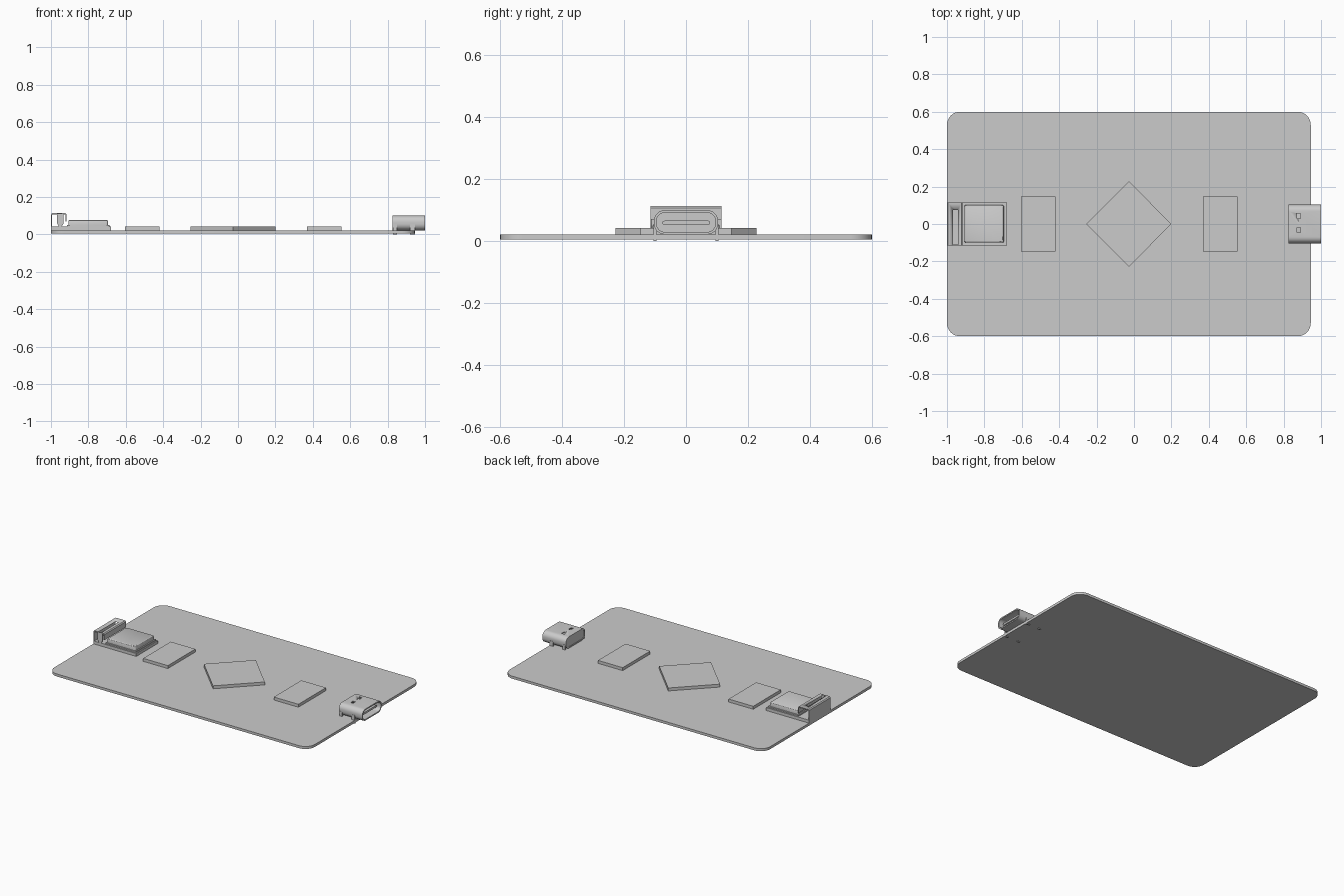
import bpy, bmesh
from math import pi, cos, sin

if "Cube" in bpy.data.objects:
    bpy.data.objects.remove(bpy.data.objects["Cube"])


def finish(name, bm, smooth=True):
    bmesh.ops.recalc_face_normals(bm, faces=bm.faces)
    me = bpy.data.meshes.new(name)
    bm.to_mesh(me)
    bm.free()
    ob = bpy.data.objects.new(name, me)
    bpy.context.collection.objects.link(ob)
    if smooth:
        bpy.ops.object.select_all(action='DESELECT')
        ob.select_set(True)
        bpy.context.view_layer.objects.active = ob
        bpy.ops.object.shade_smooth_by_angle(angle=pi / 6)
    return ob


def rounded(u0, u1, v0, v1, r, n=8):
    """Outline of a rounded rectangle as 2D points."""
    pts = []
    for k, (u, v) in enumerate([(u1 - r, v1 - r), (u0 + r, v1 - r), (u0 + r, v0 + r), (u1 - r, v0 + r)]):
        for i in range(n + 1):
            a = (k + i / n) * pi / 2
            pts.append((u + r * cos(a), v + r * sin(a)))
    return pts


def loft(name, loops, cyclic=False):
    """Skin a list of 3D loops; cap the ends, or join last to first."""
    bm = bmesh.new()
    rings = [[bm.verts.new(p) for p in lp] for lp in loops]
    pairs = list(zip(rings, rings[1:])) + ([(rings[-1], rings[0])] if cyclic else [])
    for a, b in pairs:
        for i in range(len(a)):
            j = (i + 1) % len(a)
            bm.faces.new((a[i], a[j], b[j], b[i]))
    if not cyclic:
        bm.faces.new(rings[0])
        bm.faces.new(rings[-1])
    return finish(name, bm)


def slab(name, pts, z0, z1):
    return loft(name, [[(x, y, z) for x, y in pts] for z in (z0, z1)])


def box(name, x0, x1, y0, y1, z0, z1):
    return slab(name, [(x0, y0), (x1, y0), (x1, y1), (x0, y1)], z0, z1)


def cut(ob, cutter):
    m = ob.modifiers.new("cut", 'BOOLEAN')
    m.operation, m.object, m.solver = 'DIFFERENCE', cutter, 'EXACT'
    cutter.hide_render = True
    cutter.hide_set(True)


# Circuit board with rounded corners
TOP = 0.022
slab("circuit_board", rounded(-1, 0.945, -0.6, 0.6, 0.07), 0.005, TOP)

# Flat chips
for name, x in (("memory_chip", -0.513), ("controller_chip", 0.462)):
    box(name, x - 0.092, x + 0.092, -0.147, 0.147, TOP, 0.042)
slab("processor_chip", [(0.2, 0), (-0.027, 0.228), (-0.255, 0), (-0.027, -0.228)], TOP, 0.042)

# Socket shell: rounded tube open towards +x
def ring(x, inset):
    return [(x, y, z) for y, z in rounded(-0.103 + inset, 0.103 - inset, TOP + inset, 0.1 - inset, 0.034 - inset)]


shell = loft("socket_shell", [ring(0.825, 0), ring(1, 0), ring(1, 0.008), ring(0.825, 0.008)], cyclic=True)
for i, y in enumerate((-0.032, 0.043)):
    cut(shell, box(f"shell_hole_cutter_{i}", 0.872, 0.89, y - 0.013, y + 0.013, 0.085, 0.12))
loft("socket_back", [ring(0.828, 0.006), ring(0.862, 0.006)])
loft("socket_tongue", [[(x, y, z) for y, z in rounded(-0.076, 0.078, 0.053, 0.066, 0.006, 3)] for x in (0.86, 0.982)])

# Socket mounting legs passing through the board
for s, side in ((-1, "front"), (1, "back")):
    y0, y1 = sorted((s * 0.096, s * 0.105))
    for i, (a, b) in enumerate(((0.83, 0.85), (0.92, 0.945))):
        box(f"socket_leg_{side}_{i}", a, b, y0, y1, 0, 0.055)

# Radio module: base board and shield can with a flared foot
box("module_base", -1, -0.68, -0.114, 0.116, TOP, 0.042)


def can(z, d, r):
    return [(x, y, z) for x, y in rounded(-0.915 + d, -0.688 - d, -0.108 + d, 0.11 - d, r, 4)]


loft("shield_can", [can(0.042, 0, 0.004), can(0.05, 0, 0.004), can(0.05, 0.008, 0.008),
                    can(0.07, 0.008, 0.008), can(0.075, 0.01, 0.008), can(0.078, 0.014, 0.008)])

# Antenna bracket: thin inverted U, open at both ends, with a slot in the top
t, x0, x1, zt = 0.006, -1.0, -0.916, 0.113
profile = [(x0, 0.042), (x0, zt - 0.006), (x0 + 0.006, zt), (x1 - 0.006, zt), (x1, zt - 0.006), (x1, 0.07),
           (x1 - t, 0.07), (x1 - t, zt - t - 0.003), (x1 - t - 0.003, zt - t), (x0 + t + 0.003, zt - t),
           (x0 + t, zt - t - 0.003), (x0 + t, 0.042)]
bracket = loft("antenna_bracket", [[(x, y, z) for x, z in profile] for y in (-0.115, 0.115)])
cut(bracket, box("antenna_slot_cutter", -0.968, -0.942, -0.13, 0.075, 0.1, 0.13))

# Tapered feed strip at the front end of the bracket
strip = [(-0.968, 0.112), (-0.932, 0.112), (-0.932, 0.06), (-0.942, 0.042), (-0.958, 0.042), (-0.968, 0.06)]
loft("antenna_feed", [[(x, y, z) for x, z in strip] for y in (-0.115, -0.109)])
